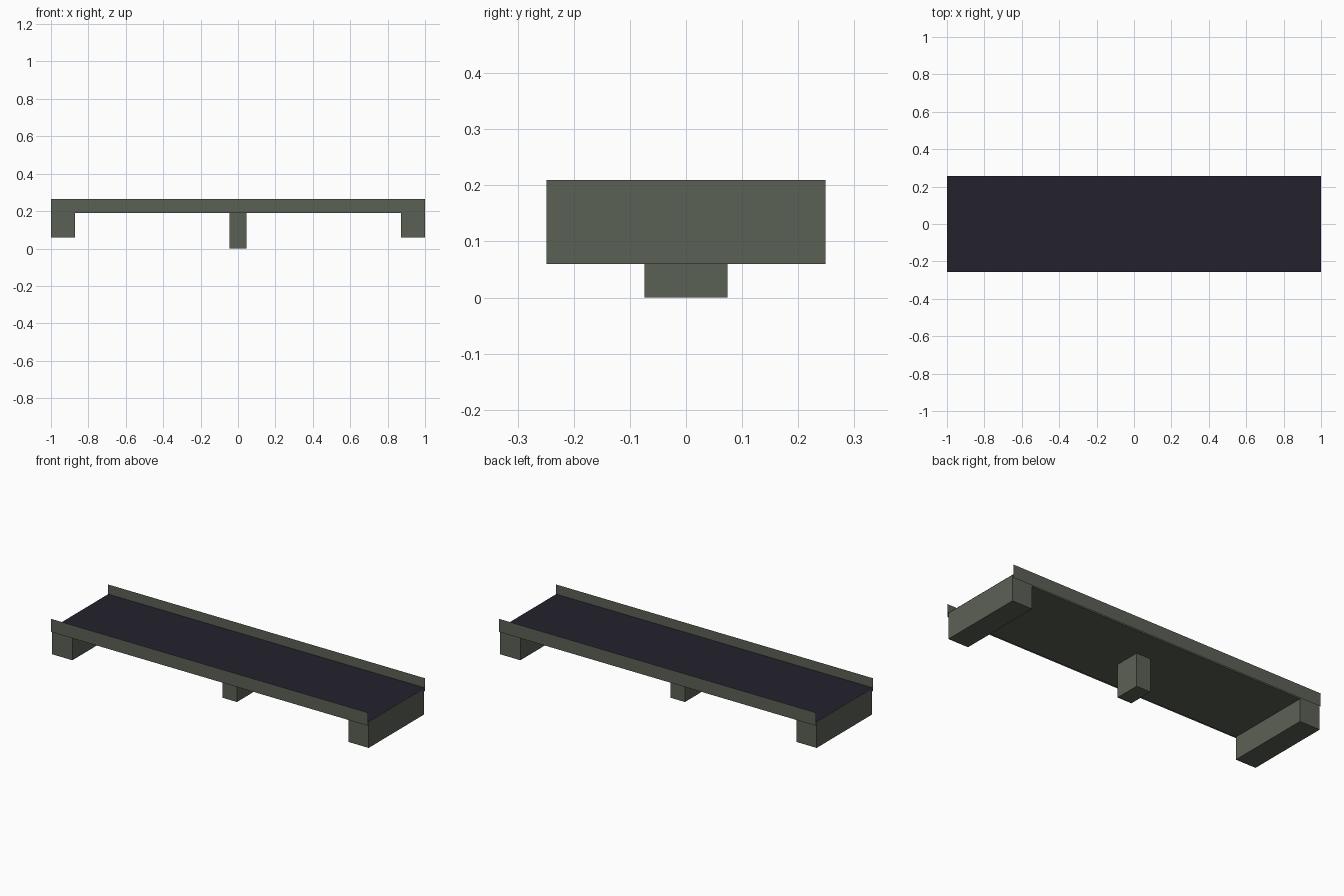
import bpy
import bmesh
from mathutils import Vector

if "Cube" in bpy.data.objects:
    bpy.data.objects.remove(bpy.data.objects["Cube"], do_unlink=True)


def material(name, rgb):
    mat = bpy.data.materials.new(name)
    mat.use_nodes = True
    color = (*rgb, 1.0)
    mat.diffuse_color = color
    mat.node_tree.nodes["Principled BSDF"].inputs["Base Color"].default_value = color
    return mat


concrete = material("grey green concrete", (0.105, 0.119, 0.092))
asphalt = material("dark asphalt", (0.017, 0.016, 0.026))


def add_object(name, bm, mat):
    mesh = bpy.data.meshes.new(name)
    bm.to_mesh(mesh)
    bm.free()
    mesh.materials.append(mat)
    obj = bpy.data.objects.new(name, mesh)
    bpy.context.collection.objects.link(obj)
    return obj


def box(name, low, high, mat):
    low, high = Vector(low), Vector(high)
    bm = bmesh.new()
    bmesh.ops.create_cube(bm, size=1)
    bmesh.ops.scale(bm, vec=high - low, verts=bm.verts)
    bmesh.ops.translate(bm, vec=(low + high) / 2, verts=bm.verts)
    return add_object(name, bm, mat)


def sheet(name, corners, mat):
    bm = bmesh.new()
    bm.faces.new([bm.verts.new(c) for c in corners])
    return add_object(name, bm, mat)


HALF_Y = 0.249   # concrete half width
RAIL_Y = 0.257   # road and parapet half width
UNDER, ROAD, RAIL_TOP = 0.19, 0.21, 0.265

# Deck slab and the road surface lying on it
box("deck_slab", (-1, -HALF_Y, UNDER), (1, HALF_Y, ROAD - 0.001), concrete)
sheet("road_surface", [(-1, -RAIL_Y, ROAD), (1, -RAIL_Y, ROAD),
                       (1, RAIL_Y, ROAD), (-1, RAIL_Y, ROAD)], asphalt)

# Thin parapets along both sides, facing outwards
for side, s in (("front", 1), ("back", -1)):
    y = -RAIL_Y * s
    sheet(side + "_parapet", [(-s, y, UNDER), (s, y, UNDER),
                              (s, y, RAIL_TOP), (-s, y, RAIL_TOP)], concrete)

# End abutments
box("left_abutment", (0.872, -HALF_Y, 0.06), (1, HALF_Y, UNDER), concrete)
box("right_abutment", (-1, -HALF_Y, 0.06), (-0.872, HALF_Y, UNDER), concrete)

# Central pier
box("central_pier", (-0.045, -0.074, 0), (0.045, 0.074, UNDER), concrete)
